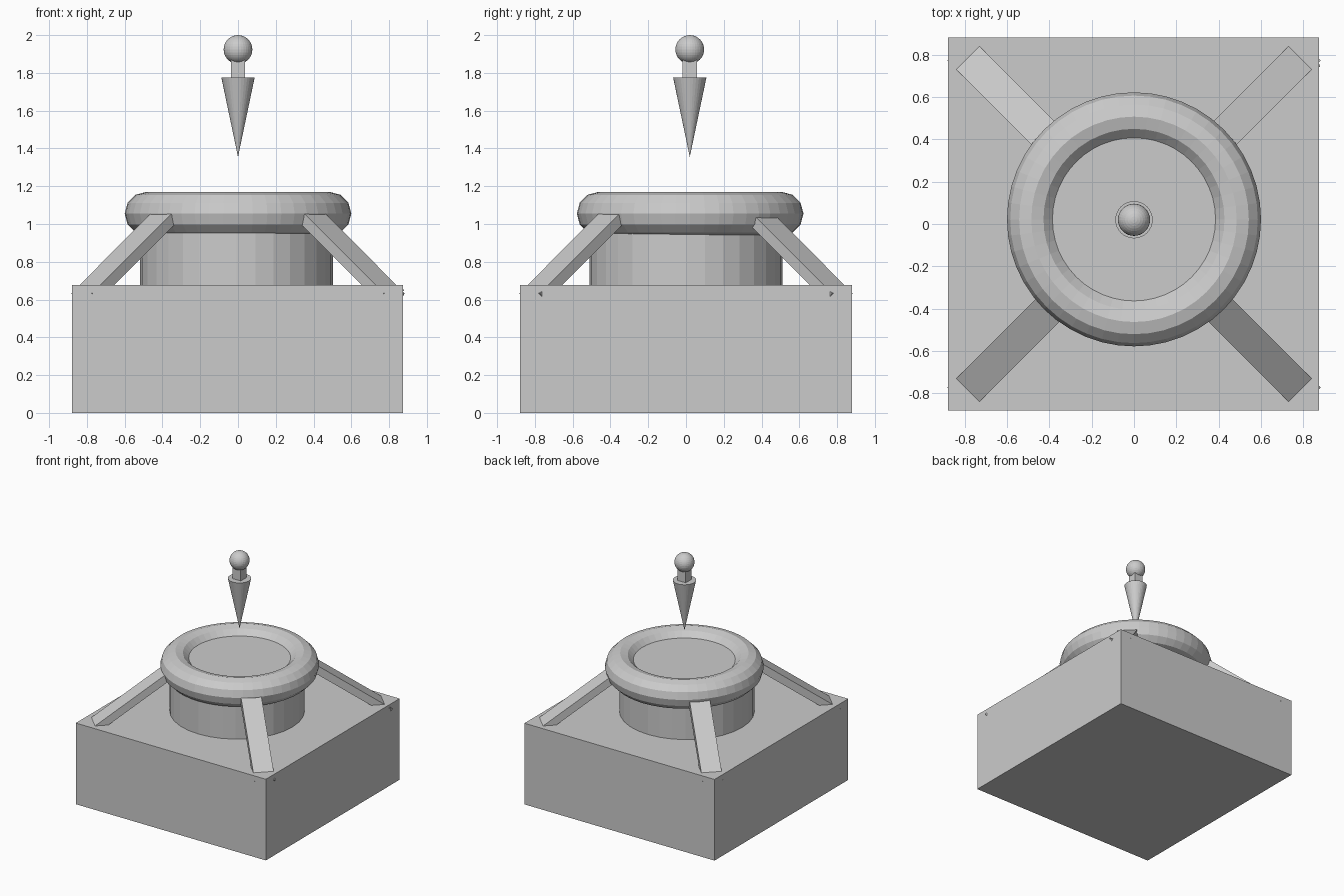
import bpy
from math import radians, sin, cos, pi
from mathutils import Vector, Matrix

cube = bpy.data.objects.get("Cube")
if cube:
    bpy.data.objects.remove(cube, do_unlink=True)

GREY = (0.6, 0.6, 0.6, 1.0)
grey = bpy.data.materials.new("plain grey")
grey.use_nodes = True
grey.diffuse_color = GREY
grey.node_tree.nodes["Principled BSDF"].inputs["Base Color"].default_value = GREY


def finish(name):
    """Name the newest object and give it the grey material."""
    obj = bpy.context.object
    obj.name = name
    obj.data.materials.append(grey)
    return obj


def box(name, centre, size):
    bpy.ops.mesh.primitive_cube_add(size=1, location=centre)
    obj = finish(name)
    obj.data.transform(Matrix.Diagonal((*size, 1)))
    return obj


# Square base block
box("base_block", (-0.003, 0, 0.338), (1.752, 1.76, 0.676))

# Round drum, its flat top showing inside the ring
bpy.ops.mesh.primitive_cylinder_add(vertices=32, radius=0.51, depth=0.51,
                                    location=(-0.008, 0, 0.857))
finish("drum")

# Faceted ring around the drum's top
bpy.ops.mesh.primitive_torus_add(major_segments=48, minor_segments=12,
                                 major_radius=0.485, minor_radius=0.115,
                                 location=(0, 0.022, 1.055))
finish("rim_ring")

# Four sloping braces from the base corners up to the ring
WIDTH, THICK, SLOPE = 0.156, 0.06, radians(35.3)
START, END = 1.11, 0.56
for i, corner in enumerate(("back_left", "back_right", "front_right", "front_left")):
    run = START - END + 0.06
    mid = (START + END + 0.06) / 2
    height = 0.676 + (START - mid) * sin(SLOPE) / cos(SLOPE)
    centre = Vector((mid, 0, height)) - Vector((sin(SLOPE), 0, cos(SLOPE))) * THICK / 2
    brace = box(corner + "_brace", (0, 0, 0), (run / cos(SLOPE), WIDTH, THICK))
    brace.matrix_world = (Matrix.Rotation(pi / 4 + i * pi / 2, 4, 'Z')
                          @ Matrix.Translation(centre)
                          @ Matrix.Rotation(SLOPE, 4, 'Y'))

# Floating pointer: cone, square neck and ball
POINTER_Y = 0.02
bpy.ops.mesh.primitive_cone_add(vertices=32, radius1=0.088, radius2=0, depth=0.42,
                                location=(0, POINTER_Y, 1.565), rotation=(pi, 0, 0))
finish("pointer_cone")
box("pointer_neck", (0, POINTER_Y, 1.82), (0.075, 0.075, 0.1))
bpy.ops.mesh.primitive_uv_sphere_add(segments=32, ring_count=16, radius=0.076,
                                     location=(0, POINTER_Y, 1.924))
finish("pointer_ball")

# Tiny stud on the side of the base
box("side_stud", (0.873, 0.747, 0.65), (0.01, 0.012, 0.008))
